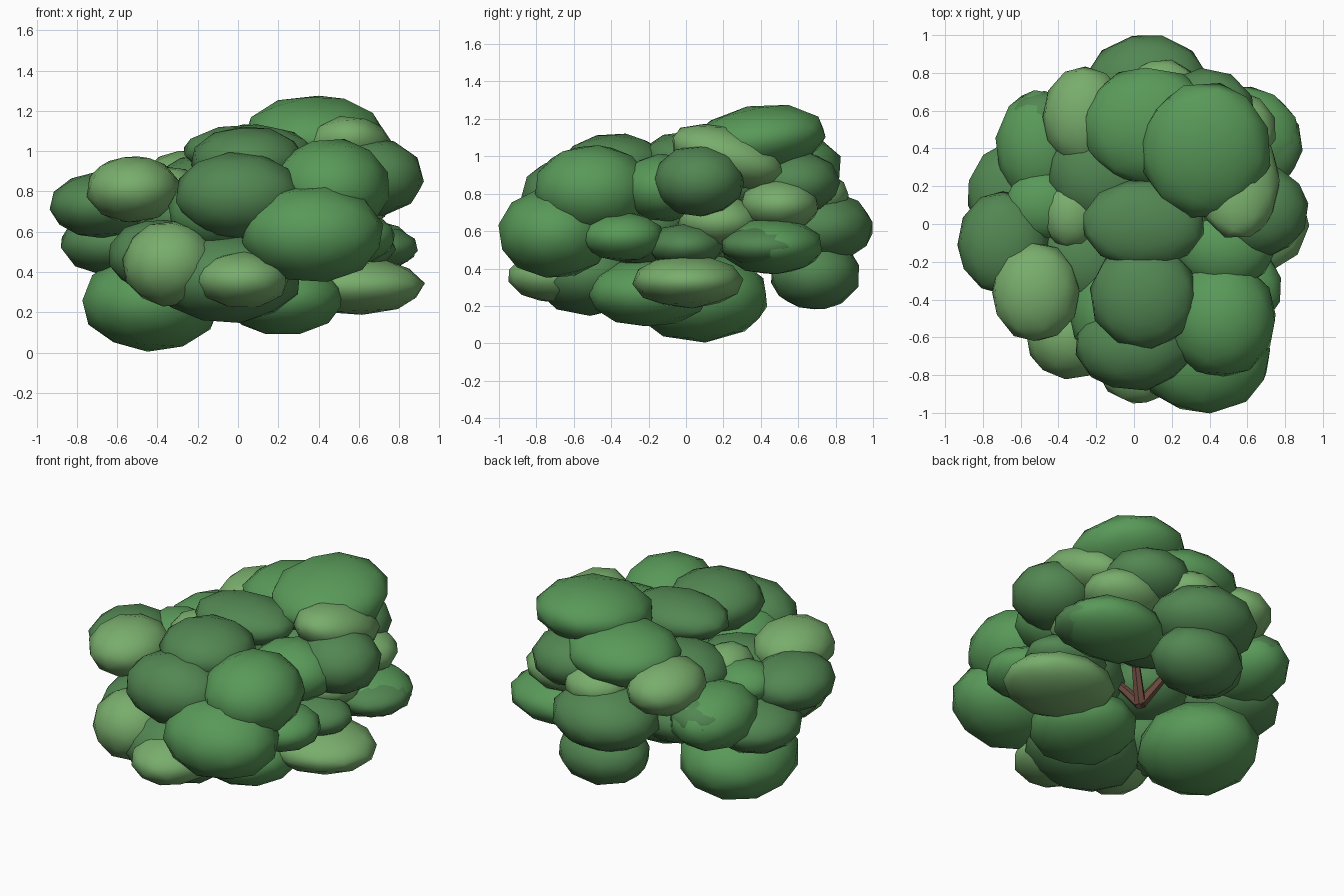
import bpy, random
from math import radians
from mathutils import Vector

random.seed(4)


def material(name, col):
    m = bpy.data.materials.new(name)
    m.diffuse_color = (*col, 1)
    return m


def clump(name, mat, x, y, z, rx, ry, rz, tilt=0):
    """One low-poly, smooth-shaded leaf ellipsoid."""
    bpy.ops.mesh.primitive_ico_sphere_add(subdivisions=2, radius=1)
    o = bpy.context.object
    o.name = name
    # spin the facets before stretching so clumps differ
    o.rotation_euler = [random.uniform(0, 6) for _ in range(3)]
    bpy.ops.object.transform_apply(location=False, rotation=True, scale=True)
    o.location = (x, y, z)
    o.scale = (rx * 1.03, ry * 1.03, rz * 1.03)
    o.rotation_euler = (radians(tilt), 0, 0)
    o.data.materials.append(mat)
    bpy.ops.object.shade_smooth()


def branch(a, b, r, mat):
    """Tapered twig from a to b."""
    a, b = Vector(a), Vector(b)
    bpy.ops.mesh.primitive_cone_add(vertices=6, radius1=r, radius2=r * 0.5,
                                    depth=(b - a).length, location=(a + b) / 2)
    o = bpy.context.object
    o.name = "branch"
    o.rotation_euler = (b - a).to_track_quat('Z', 'Y').to_euler()
    o.data.materials.append(mat)


mid = material("leaf_green", (0.10, 0.32, 0.10))
dark = material("leaf_dark_green", (0.085, 0.24, 0.085))
light = material("leaf_light_green", (0.19, 0.42, 0.15))
bark = material("bark", (0.15, 0.07, 0.05))

# Main green clumps
mid_clumps = [
    (0.38, 0.39, 1.09, 0.34, 0.36, 0.18, 8),
    (0.08, 0.52, 0.95, 0.35, 0.31, 0.18),
    (0.37, -0.70, 0.59, 0.35, 0.30, 0.24),
    (0.46, -0.50, 0.82, 0.29, 0.31, 0.24),
    (-0.49, 0.41, 0.65, 0.24, 0.30, 0.19),
    (0.55, 0.46, 0.52, 0.33, 0.27, 0.15),
    (-0.43, 0.07, 0.25, 0.34, 0.37, 0.24),
    (0.22, -0.20, 0.27, 0.30, 0.32, 0.18),
    (-0.48, 0.10, 0.75, 0.20, 0.18, 0.12),
    (0.56, -0.34, 0.57, 0.22, 0.22, 0.13),
    (-0.12, -0.46, 0.70, 0.22, 0.28, 0.20),
    (0.48, -0.12, 0.83, 0.26, 0.23, 0.18),
]
# Dark green clumps
dark_clumps = [
    (0.05, 0.00, 1.00, 0.32, 0.23, 0.13),
    (0.05, -0.38, 0.95, 0.28, 0.28, 0.17),
    (0.00, -0.64, 0.78, 0.31, 0.24, 0.21),
    (-0.69, -0.10, 0.73, 0.24, 0.27, 0.16),
    (0.07, 0.71, 0.62, 0.33, 0.29, 0.20),
    (0.67, 0.42, 0.52, 0.22, 0.23, 0.11),
    (0.67, 0.07, 0.87, 0.25, 0.24, 0.19),
    (0.10, 0.69, 0.37, 0.28, 0.24, 0.19),
    (-0.05, -0.52, 0.37, 0.36, 0.30, 0.22),
    (-0.60, 0.16, 0.54, 0.28, 0.28, 0.16),
    (-0.40, -0.40, 0.48, 0.24, 0.25, 0.18),
    (0.52, 0.00, 0.52, 0.26, 0.20, 0.12),
    (0.38, 0.58, 0.86, 0.26, 0.24, 0.17),
    (-0.48, 0.52, 0.68, 0.19, 0.18, 0.13),
]
# Light green clumps
light_clumps = [
    (-0.52, -0.36, 0.81, 0.23, 0.26, 0.165),
    (-0.26, 0.57, 0.84, 0.22, 0.26, 0.16),
    (0.55, 0.22, 1.00, 0.22, 0.31, 0.15, -18),
    (0.58, 0.01, 0.33, 0.34, 0.29, 0.14),
    (-0.34, -0.59, 0.44, 0.23, 0.23, 0.21),
    (0.02, -0.70, 0.36, 0.23, 0.25, 0.14),
    (0.15, 0.68, 0.79, 0.20, 0.19, 0.13),
    (-0.33, 0.05, 0.79, 0.15, 0.18, 0.13),
    (0.48, 0.18, 0.65, 0.24, 0.22, 0.14),
    (0.50, 0.50, 0.74, 0.25, 0.21, 0.14),
]
# Inner clumps that close the gaps between the outer ones
inner_clumps = [
    (-0.15, 0.28, 0.80, 0.30, 0.28, 0.18),
    (0.28, 0.20, 0.84, 0.30, 0.28, 0.17),
    (-0.25, -0.18, 0.68, 0.26, 0.26, 0.18),
    (0.25, -0.25, 0.62, 0.30, 0.28, 0.20),
    (-0.22, 0.38, 0.58, 0.24, 0.24, 0.16),
    (0.22, 0.38, 0.62, 0.26, 0.24, 0.16),
]
for name, mat, group in (("leaf_clump", mid, mid_clumps),
                         ("leaf_clump_dark", dark, dark_clumps),
                         ("leaf_clump_light", light, light_clumps),
                         ("leaf_clump_inner", dark, inner_clumps)):
    for c in group:
        clump(name, mat, *c)

# Branches hidden in the middle of the bush
root = (0.02, 0.08, 0.38)
for tip in ((0.2, 0.22, 0.75), (-0.18, 0.2, 0.7), (0.05, -0.2, 0.7)):
    branch(root, tip, 0.035, bark)
